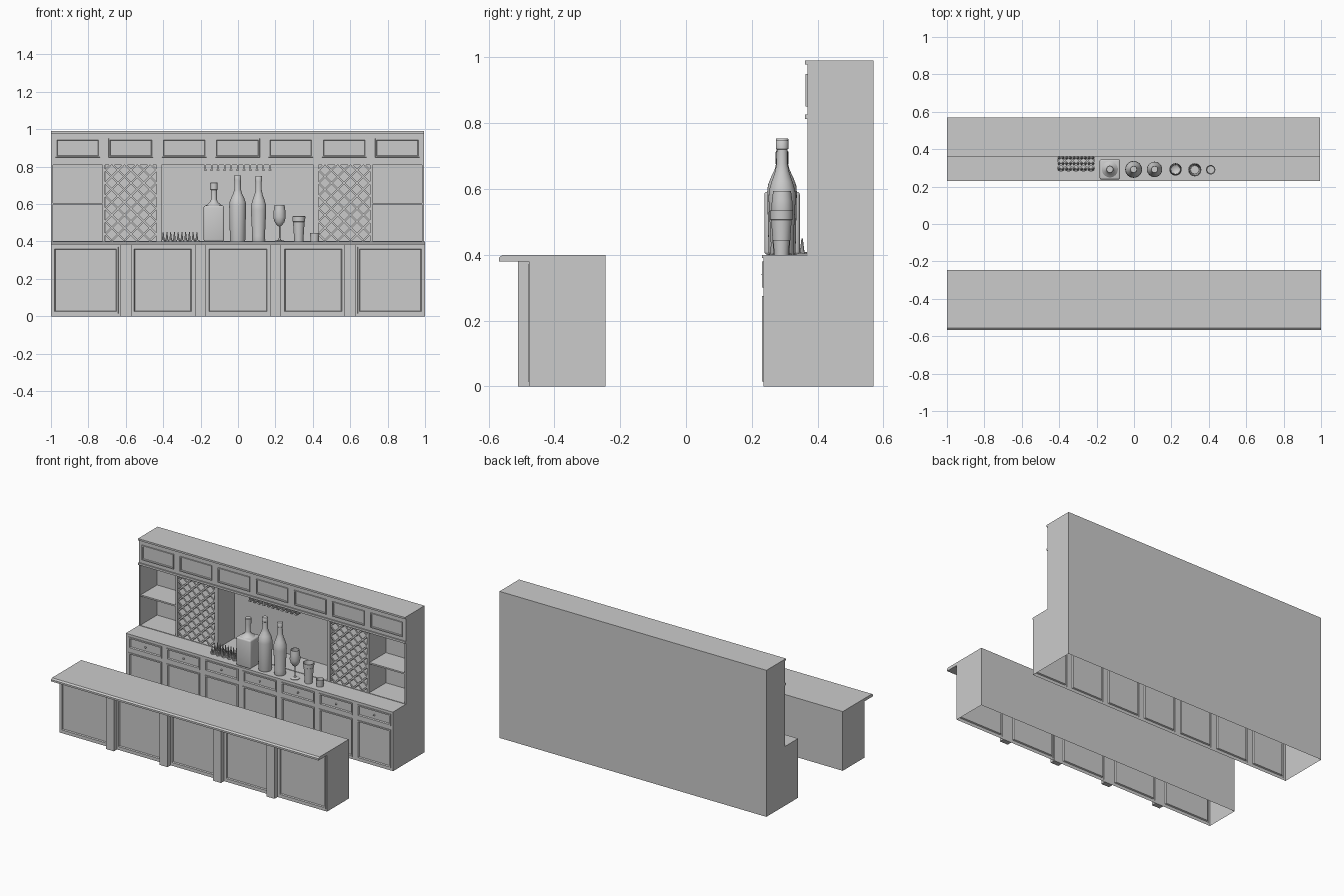
import bpy, bmesh, math
from mathutils import Matrix, Vector

if "Cube" in bpy.data.objects:
    bpy.data.objects.remove(bpy.data.objects["Cube"])


def finish(name, bm, smooth=False):
    me = bpy.data.meshes.new(name)
    bm.to_mesh(me)
    bm.free()
    ob = bpy.data.objects.new(name, me)
    bpy.context.collection.objects.link(ob)
    if smooth:
        bpy.context.view_layer.objects.active = ob
        ob.select_set(True)
        bpy.ops.object.shade_smooth_by_angle(angle=math.radians(35))
        ob.select_set(False)
    return ob


def add_box(bm, lo, hi):
    lo, hi = Vector(lo), Vector(hi)
    m = Matrix.Translation((lo + hi) / 2) @ Matrix.Diagonal((*(hi - lo), 1))
    return bmesh.ops.create_cube(bm, size=1, matrix=m)['verts']


def box(name, lo, hi):
    bm = bmesh.new()
    add_box(bm, lo, hi)
    return finish(name, bm)


def carcass(name, xs, zs, y0, y1, cells, steps):
    """Open-bottomed cabinet; chosen front cells get inset/depth steps."""
    bm = bmesh.new()

    def quad(*pts):
        return bm.faces.new([bm.verts.new(p) for p in pts])
    a, b, c, d = xs[0], xs[-1], zs[0], zs[-1]
    quad((a, y0, d), (b, y0, d), (b, y1, d), (a, y1, d))
    quad((b, y1, c), (a, y1, c), (a, y1, d), (b, y1, d))
    quad((a, y1, c), (a, y0, c), (a, y0, d), (a, y1, d))
    quad((b, y0, c), (b, y1, c), (b, y1, d), (b, y0, d))
    grid = [[bm.verts.new((x, y0, z)) for z in zs] for x in xs]
    chosen = []
    for i in range(len(xs) - 1):
        for j in range(len(zs) - 1):
            f = bm.faces.new((grid[i][j], grid[i + 1][j], grid[i + 1][j + 1], grid[i][j + 1]))
            if i % 2 and j in cells:
                chosen.append(f)
    for t, dep in steps:
        bm.normal_update()
        bmesh.ops.inset_individual(bm, faces=chosen, thickness=t, depth=dep, use_even_offset=True)
    return finish(name, bm)


def lathe(name, x, y, profile, segs=32):
    bm = bmesh.new()
    vs = [bm.verts.new((x + r, y, z + 0.4)) for r, z in profile]
    es = [bm.edges.new(p) for p in zip(vs, vs[1:])]
    bmesh.ops.spin(bm, geom=vs + es, cent=(x, y, 0), axis=(0, 0, 1), angle=2 * math.pi, steps=segs)
    bmesh.ops.remove_doubles(bm, verts=bm.verts, dist=1e-4)
    bmesh.ops.recalc_face_normals(bm, faces=bm.faces)
    return finish(name, bm, True)


def lattice(name, x0, x1, z0, z1, y0, y1, pitch, w):
    """Diagonal slats crossing both ways inside a rectangle."""
    bm = bmesh.new()
    width, height = x1 - x0, z1 - z0
    k = pitch / 2
    while k < width + height - 0.01:
        ax, az = max(0, k - height), min(k, height)
        bx, bz = min(k, width), max(0, k - width)
        length = math.hypot(bx - ax, bz - az)
        for s in (1, -1):
            cx = (x0 + x1) / 2 + s * ((ax + bx) / 2 - width / 2)
            m = (Matrix.Translation((cx, (y0 + y1) / 2, z0 + (az + bz) / 2))
                 @ Matrix.Rotation(s * math.pi / 4, 4, 'Y')
                 @ Matrix.Diagonal((length, y1 - y0, w, 1)))
            bmesh.ops.create_cube(bm, size=1, matrix=m)
        k += pitch
    return finish(name, bm)


def columns(left, right, pitch, w):
    mid = (left + right) / 2
    xs = [left]
    for i in range(7):
        c = mid + (i - 3) * pitch
        xs += [c - w / 2, c + w / 2]
    return xs + [right]


# Front bar: panelled body, pilasters, overhanging top
frame = [(0.0005, 0.004), (0.009, 0), (0.004, -0.008)]
carcass('bar_body', [-1, -.99, -.64, -.565, -.24, -.165, .165, .24, .565, .64, .99, 1],
        [0, .015, .37, .38], -.477, -.245, (1,), frame)
for i, x in enumerate((-.6, -.2, .2, .6)):
    box(f'bar_pilaster_{i}', (x - .03, -.51, 0), (x + .03, -.476, .381))
bm = bmesh.new()
prof = [(-.245, .38), (-.245, .40), (-.557, .40), (-.568, .392), (-.568, .38)]
face = bm.faces.new([bm.verts.new((-1, y, z)) for y, z in prof])
ext = bmesh.ops.extrude_face_region(bm, geom=[face])['geom']
bmesh.ops.translate(bm, verts=[v for v in ext if isinstance(v, bmesh.types.BMVert)], vec=(2, 0, 0))
bmesh.ops.recalc_face_normals(bm, faces=bm.faces)
finish('bar_top', bm)

# Back cabinet base with drawers over doors
carcass('back_base', columns(-1, .995, .285, .25), [0, .015, .275, .30, .38, .40],
        .235, .57, (1, 3), frame)
box('back_counter_lip', (-1, .231, .39), (.995, .24, .4))
bm = bmesh.new()
for i in range(7):
    bmesh.ops.create_uvsphere(bm, u_segments=12, v_segments=8, radius=.006,
                              matrix=Matrix.Translation((-.0025 + (i - 3) * .285, .236, .34)))
finish('drawer_knobs', bm, True)

# Shelving tier with deep niches
carcass('niche_tier', [-1, -.99, -.725, -.71, -.435, -.41, .405, .43, .705, .72, .985, .995],
        [.40, .403, .81, .825], .37, .57, (1,), [(.0004, -.18)])
for side, x0 in (('left', -.99), ('right', .72)):
    box(f'{side}_shelf', (x0, .375, .597), (x0 + .265, .551, .607))
for side, x0 in (('left', -.71), ('right', .43)):
    lattice(f'{side}_wine_lattice', x0, x0 + .275, .405, .81, .372, .55, .0685, .010)

# Header tier with framed panels and mouldings
carcass('header_tier', columns(-1, .995, .285, .238), [.825, .85, .95, .99],
        .37, .57, (1,), [(.0005, .007), (.007, 0), (.003, -.006)])
box('crown_moulding', (-1, .361, .978), (.995, .372, .99))
box('lower_moulding', (-1, .362, .812), (.995, .372, .826))

# Stemware rails under the header
bm = bmesh.new()
for i in range(11):
    x = -.175 + i * .0345
    add_box(bm, (x - .004, .372, .785), (x + .004, .54, .811))
    add_box(bm, (x - .008, .372, .779), (x + .008, .54, .786))
finish('stemware_rails', bm)

# Drying rack: crossed mat with pegs
rack = lattice('drying_mat', -.41, -.21, .28, .365, -.409, -.401, .04, .008)
rack.data.transform(Matrix(((1, 0, 0, 0), (0, 0, 1, 0), (0, -1, 0, 0), (0, 0, 0, 1))))
rack.data.flip_normals()
bm = bmesh.new()
bmesh.ops.create_cube(bm, size=0.001, matrix=Matrix.Translation((-.31, .32, .403)))
for i in range(10):
    for y in (.293, .323, .353):
        bmesh.ops.create_cone(bm, cap_ends=True, segments=8, radius1=.008, radius2=.002, depth=.048,
                              matrix=Matrix.Translation((-.4 + i * .02, y, .426)))
finish('drying_pegs', bm, True)
rack.data.flip_normals()

# Square bottle: tapered shoulder block plus round neck
bm = bmesh.new()
vs = add_box(bm, (-.184, .238, .40), (-.074, .346, .592))
bmesh.ops.bevel(bm, geom=bm.edges[:], offset=.01, segments=3, profile=.5, affect='EDGES')
finish('square_bottle', bm, True)
lathe('square_bottle_neck', -.129, .292, [(.045, .19), (.034, .2), (.02, .212), (.016, .225), (.016, .275),
                                          (.02, .277), (.02, .312), (.017, .316), (0, .316)])

# Round bottles
lathe('round_bottle', -.002, .292, [(0, 0), (.039, 0), (.041, .008), (.045, .19), (.043, .212), (.034, .235),
                                    (.023, .258), (.018, .277), (.017, .325), (.019, .327),
                                    (.019, .351), (.017, .354), (0, .354)])
lathe('tapered_bottle', .11, .292, [(0, 0), (.034, 0), (.036, .006), (.034, .03), (.041, .17), (.04, .195),
                                    (.032, .222), (.022, .25), (.017, .275), (.016, .32), (.019, .322),
                                    (.019, .346), (.017, .349), (0, .349)])

# Glasses, hollow inside
lathe('wine_glass', .222, .292, [(0, 0), (.029, 0), (.029, .003), (.008, .008), (.004, .02), (.004, .08),
                                 (.015, .088), (.027, .105), (.033, .13), (.031, .165), (.027, .194),
                                 (.025, .194), (.029, .16), (.031, .13), (.024, .107), (0, .092)])
lathe('tumbler', .325, .29, [(0, 0), (.024, 0), (.031, .105), (.034, .107), (.035, .134), (.032, .135),
                             (.028, .1), (.022, .01), (0, .01)])
lathe('shot_glass', .41, .29, [(0, 0), (.022, 0), (.025, .045), (.023, .045), (.02, .008), (0, .008)])
